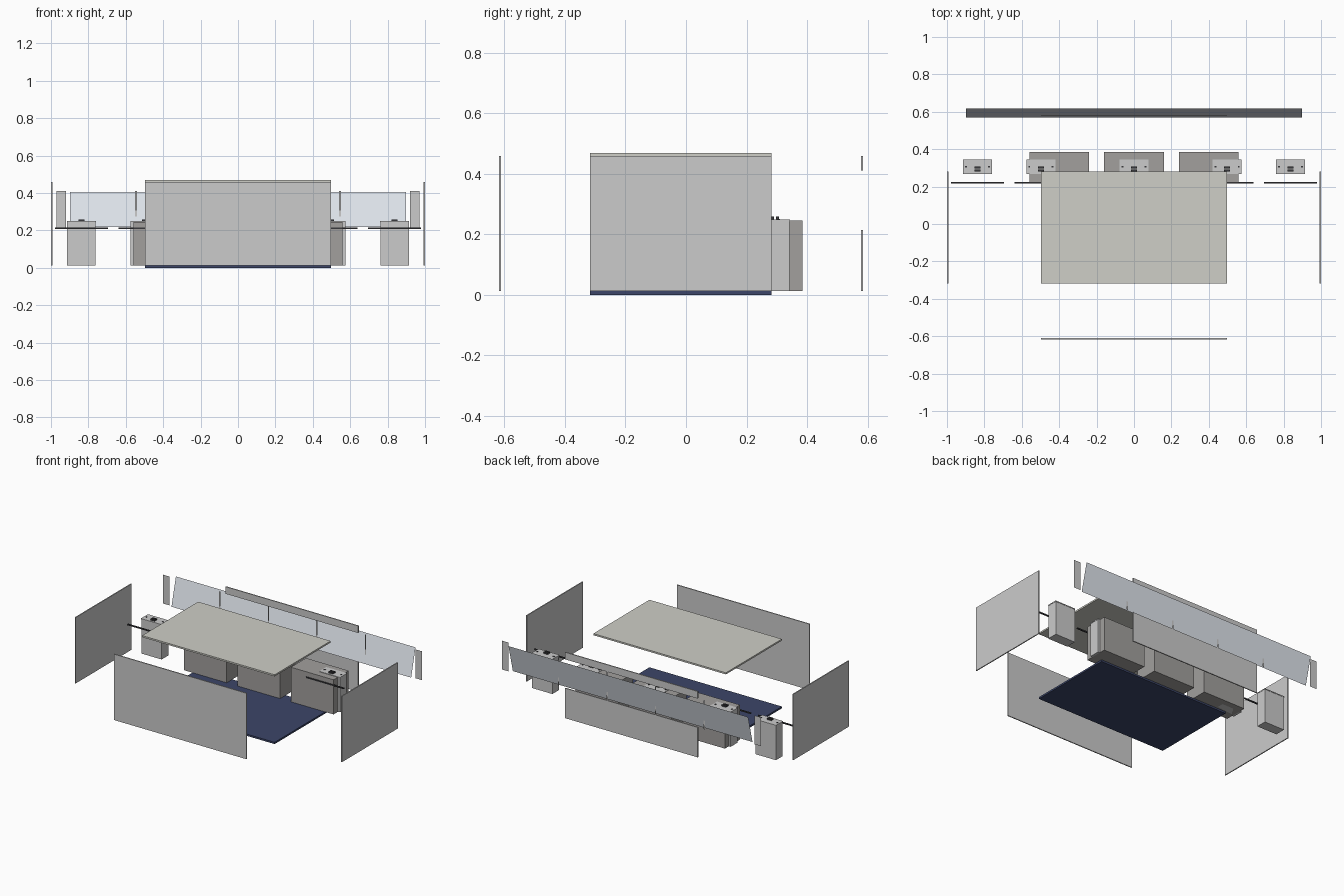
import bpy

if "Cube" in bpy.data.objects:
    bpy.data.objects.remove(bpy.data.objects["Cube"])


def paint(name, rgb):
    m = bpy.data.materials.new(name)
    m.diffuse_color = (*rgb, 1)
    m.use_nodes = True
    m.node_tree.nodes["Principled BSDF"].inputs["Base Color"].default_value = m.diffuse_color
    return m


navy = paint("navy", (0.045, 0.06, 0.14))
cream = paint("warm_white", (0.62, 0.62, 0.57))
pale = paint("pale", (0.75, 0.79, 0.85))
warm = paint("warm_grey", (0.36, 0.35, 0.34))
dark = paint("dark", (0.04, 0.04, 0.045))


def mesh(name, verts, faces, mat=None):
    me = bpy.data.meshes.new(name)
    me.from_pydata(verts, [], faces)
    ob = bpy.data.objects.new(name, me)
    bpy.context.collection.objects.link(ob)
    if mat:
        me.materials.append(mat)
    return ob


def box(name, x, y, z, mat=None):
    """Box from its (min, max) range on each axis."""
    verts = [(a, b, c) for a in x for b in y for c in z]
    faces = [(0, 1, 3, 2), (4, 6, 7, 5), (0, 4, 5, 1),
             (2, 3, 7, 6), (0, 2, 6, 4), (1, 5, 7, 3)]
    return mesh(name, verts, faces, mat)


def sheet(name, x, z, y_low, y_high, mat=None):
    """Single thin sheet facing front, optionally leaning."""
    return mesh(name, [(x[0], y_low, z[0]), (x[1], y_low, z[0]),
                       (x[1], y_high, z[1]), (x[0], y_high, z[1])],
                [(0, 1, 2, 3)], mat)


W = (-0.496, 0.496)      # case width
D = (-0.317, 0.282)      # case depth

# floor, lid and the exploded walls
box("floor_plate", W, D, (0, 0.012), navy)
box("lid_plate", W, D, (0.458, 0.469), cream)
box("front_wall", W, (-0.617, -0.610), (0.012, 0.458))
for s, side in ((-1, "left"), (1, "right")):
    box(side + "_wall", sorted((s * 0.993, s)), D, (0.012, 0.458))

# back wall, split by the long window
BACK = (0.577, 0.584)
box("back_wall_lower", W, BACK, (0.012, 0.215))
box("back_wall_upper", W, BACK, (0.41, 0.458))

# leaning window panel with its upright bars and end strips
sheet("window_panel", (-0.897, 0.897), (0.218, 0.405), 0.570, 0.617, pale)
for x in (-0.545, -0.18, 0.18, 0.545):
    sheet("window_bar", (x - 0.005, x + 0.005), (0.215, 0.41), 0.584, 0.584)
for x in (-0.945, 0.945):
    sheet("window_end_strip", (x - 0.025, x + 0.025), (0.215, 0.41), 0.584, 0.584)

# three large storage boxes
for x in (-0.4, 0, 0.4):
    box("large_box", (x - 0.16, x + 0.16), (0.222, 0.384), (0.012, 0.246), warm)

# five narrow units: body, cap, latch, screws and front rail
for x in (-0.837, -0.498, 0, 0.498, 0.837):
    box("unit_body", (x - 0.076, x + 0.076), (0.27, 0.342), (0.012, 0.243))
    box("unit_cap", (x - 0.078, x + 0.078), (0.268, 0.344), (0.243, 0.249))
    for y in (0.286, 0.302):
        box("latch_bar", (x - 0.016, x + 0.016), (y - 0.005, y + 0.005),
            (0.249, 0.259), dark)
    for s in (-1, 1):
        box("cap_screw", (x + s * 0.062 - 0.005, x + s * 0.062 + 0.005),
            (0.301, 0.311), (0.249, 0.251), dark)
    box("front_rail", (x - 0.142, x + 0.142), (0.216, 0.224), (0.206, 0.214), dark)
